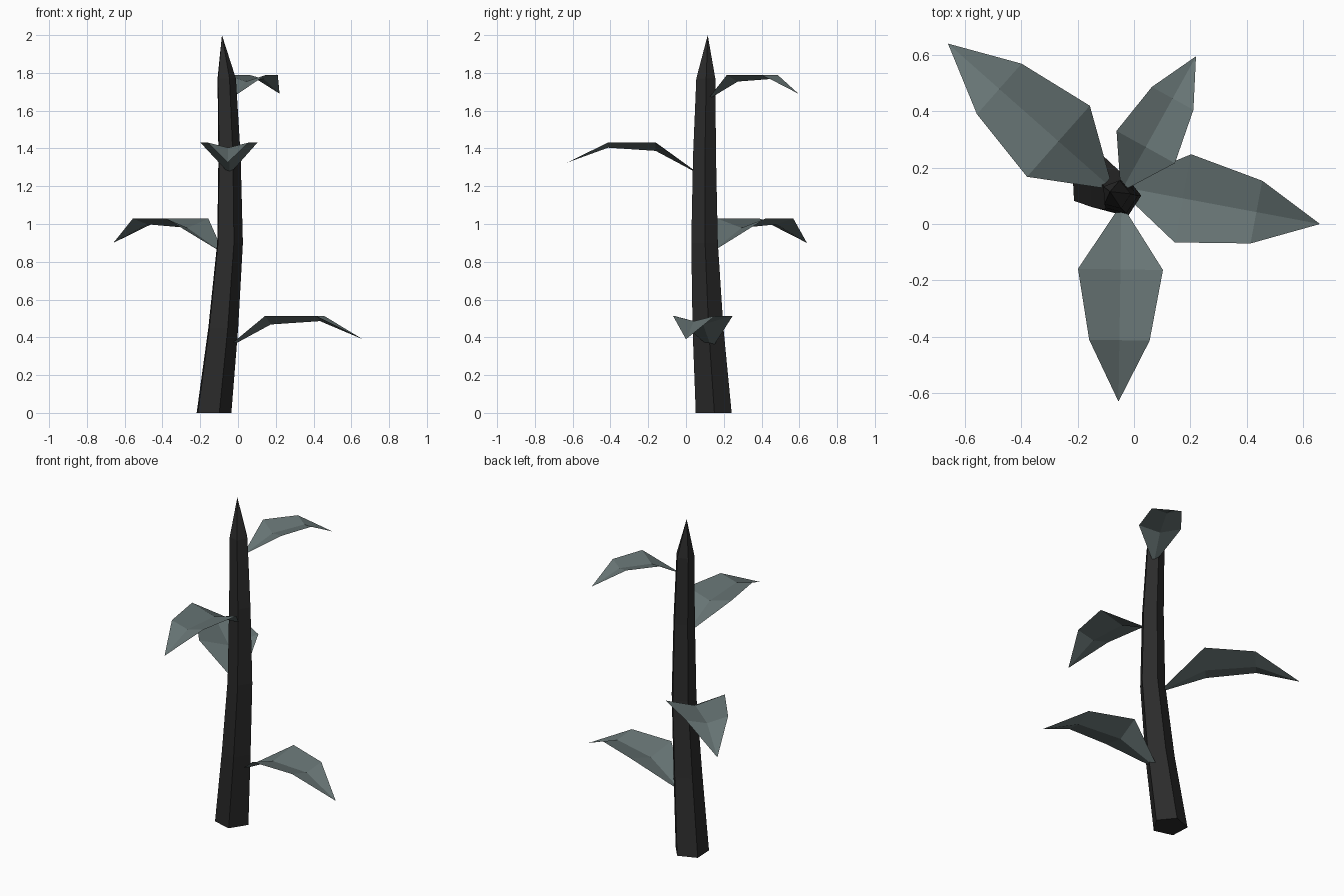
import bpy, bmesh, math
from mathutils import Vector

if "Cube" in bpy.data.objects:
    bpy.data.objects.remove(bpy.data.objects["Cube"])


def material(name, color):
    m = bpy.data.materials.new(name)
    m.diffuse_color = (*color, 1)
    m.use_nodes = True
    m.node_tree.nodes["Principled BSDF"].inputs["Base Color"].default_value = m.diffuse_color
    return m


def finish(bm, name, mat):
    mesh = bpy.data.meshes.new(name)
    bm.to_mesh(mesh)
    bm.free()
    mesh.materials.append(mat)
    bpy.context.collection.objects.link(bpy.data.objects.new(name, mesh))


bark = material("dark bark", (0.024, 0.024, 0.024))
leaf_green = material("grey green", (0.135, 0.175, 0.175))

# Bent five-sided stem: (x, y, z, radius) of each ring, closed by a pointed tip
rings = [(-0.135, 0.145, 0, 0.1), (-0.085, 0.115, 0.45, 0.086),
         (-0.048, 0.097, 0.9, 0.074), (-0.05, 0.097, 1.36, 0.064),
         (-0.064, 0.104, 1.77, 0.053)]
bm = bmesh.new()
loops = []
for x, y, z, r in rings:
    angles = [math.radians(3 + 72 * i) for i in range(5)]
    loops.append([bm.verts.new((x + r * math.cos(a), y + r * math.sin(a), z)) for a in angles])
bm.faces.new(loops[0][::-1])
for low, high in zip(loops, loops[1:]):
    for i in range(5):
        j = (i + 1) % 5
        bm.faces.new((low[i], low[j], high[j], high[i]))
tip = bm.verts.new((-0.085, 0.115, 2))
for i in range(5):
    bm.faces.new((loops[-1][i], loops[-1][(i + 1) % 5], tip))
finish(bm, "stem", bark)

# Leaf sections relative to length: (along, half width, rib height, edge height)
sections = [(0, 0.03, 0, 0.01), (0.3, 0.225, 0.16, 0.225), (0.675, 0.16, 0.185, 0.225)]


def leaf(name, base, end):
    base, end = Vector(base), Vector(end)
    run = Vector((end.x - base.x, end.y - base.y, 0))
    size = run.length
    side = Vector((-run.y, run.x, 0)) / size
    up = Vector((0, 0, size))
    bm = bmesh.new()
    rows = []
    for t, w, rib, edge in sections:
        mid = base + run * t
        rows.append([bm.verts.new(p) for p in (mid - side * w * size + up * edge,
                                               mid + up * rib,
                                               mid + side * w * size + up * edge)])
    point = bm.verts.new(end)
    for a, b in zip(rows, rows[1:]):
        for i in (0, 1):
            bm.faces.new((a[i], b[i], b[i + 1], a[i + 1]))
    for i in (0, 1):
        bm.faces.new((rows[-1][i], point, rows[-1][i + 1]))
    finish(bm, name, leaf_green)


# Leaves spiralling up the stem
leaf("leaf_right", (-0.035, 0.13, 0.355), (0.66, 0, 0.39))
leaf("leaf_back_left", (-0.1, 0.145, 0.86), (-0.66, 0.64, 0.9))
leaf("leaf_front", (-0.045, 0.04, 1.28), (-0.055, -0.63, 1.325))
leaf("leaf_back_right", (-0.035, 0.135, 1.67), (0.22, 0.595, 1.69))
